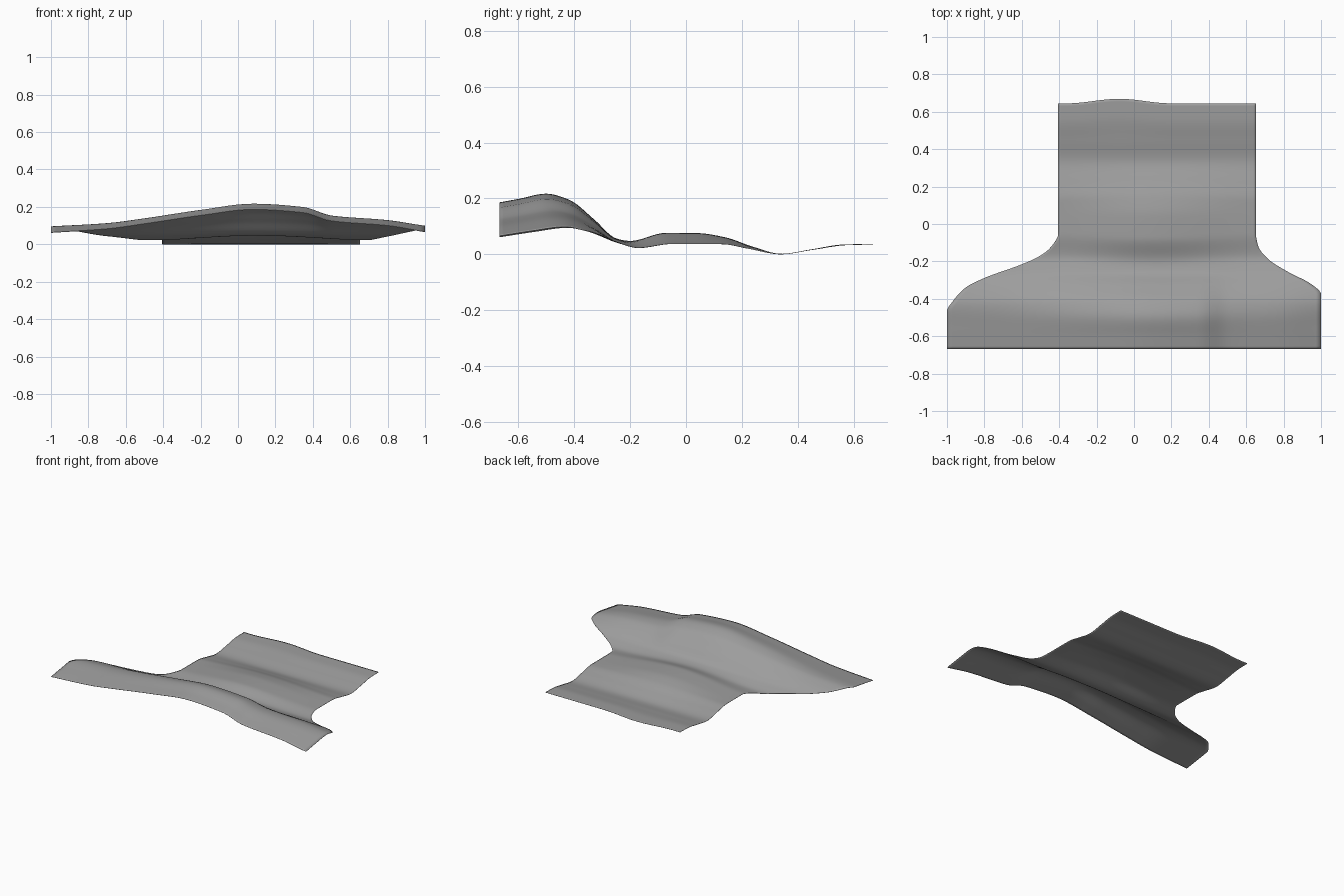
import bpy
import bmesh
import math

ROWS, COLUMNS = 96, 72
FRONT, BACK = -0.667, 0.645

default_cube = bpy.data.objects.get("Cube")
if default_cube:
    bpy.data.objects.remove(default_cube, do_unlink=True)


def smooth_profile(points):
    """Return a function running smoothly through the points without overshoot."""
    steps = [(b[1] - a[1]) / (b[0] - a[0]) for a, b in zip(points, points[1:])]
    slopes = [steps[0]]
    for before, after in zip(steps, steps[1:]):
        product = before * after
        slopes.append(2 * product / (before + after) if product > 0 else 0)
    slopes.append(steps[-1])

    def evaluate(position):
        position = min(max(position, points[0][0]), points[-1][0])
        index = 0
        while index < len(points) - 2 and position > points[index + 1][0]:
            index += 1
        (start, low), (end, high) = points[index], points[index + 1]
        width = end - start
        t = (position - start) / width
        ease = t * t * (3 - 2 * t)
        bend_in = t * (1 - t) ** 2 * slopes[index]
        bend_out = t * t * (t - 1) * slopes[index + 1]
        return low + (high - low) * ease + width * (bend_in + bend_out)

    return evaluate


def smoothstep(start, end, value):
    t = min(max((value - start) / (end - start), 0), 1)
    return t * t * (3 - 2 * t)


# Side outlines: x for each y
right_edge = smooth_profile([
    (FRONT, -1), (-0.465, -1), (-0.415, -0.97), (-0.34, -0.9), (-0.285, -0.79),
    (-0.22, -0.61), (-0.18, -0.52), (-0.13, -0.45), (-0.05, -0.405), (BACK, -0.405)])
left_edge = smooth_profile([
    (FRONT, 1), (-0.375, 1), (-0.32, 0.945), (-0.26, 0.83), (-0.19, 0.72),
    (-0.12, 0.665), (-0.05, 0.652), (BACK, 0.652)])

# Lengthwise waves: height at the sides and along the crest
side_height = smooth_profile([
    (FRONT, 0.062), (-0.55, 0.08), (-0.43, 0.095), (-0.36, 0.082), (-0.25, 0.042),
    (-0.17, 0.023), (-0.05, 0.036), (0.13, 0.036), (0.22, 0.021), (0.34, 0.001),
    (0.45, 0.017), (0.56, 0.034), (BACK, 0.036)])
crest_height = smooth_profile([
    (FRONT, 0.185), (-0.6, 0.197), (-0.5, 0.216), (-0.42, 0.195), (-0.33, 0.125),
    (-0.25, 0.056), (-0.2, 0.047), (-0.07, 0.076), (0.04, 0.075), (0.14, 0.06),
    (0.24, 0.026), (0.34, 0.001), (0.45, 0.017), (0.56, 0.034), (BACK, 0.036)])

# Crosswise swell of the wide front and of the narrow middle
front_swell = smooth_profile([
    (-1, 0), (-0.7, 0.16), (-0.5, 0.38), (-0.2, 0.74), (0.08, 1),
    (0.35, 0.86), (0.5, 0.5), (0.8, 0.3), (1, 0.03)])
middle_swell = smooth_profile([(-0.5, 0), (-0.4, 0.05), (0.1, 1), (0.64, 0.05), (0.75, 0)])


def surface_point(column, row):
    y = FRONT + (BACK - FRONT) * row / ROWS
    start, end = right_edge(y), left_edge(y)
    x = start + (end - start) * column / COLUMNS
    blend = smoothstep(-0.3, -0.17, y)
    swell = front_swell(x) * (1 - blend) + middle_swell(x) * blend
    z = side_height(y) + (crest_height(y) - side_height(y)) * swell
    # Gentle outward bulge of the back hem
    offset = (x + 0.08) / 0.28
    if abs(offset) < 1:
        y += 0.024 * math.cos(offset * math.pi / 2) ** 2 * smoothstep(0.4, BACK, y)
    return x, y, z


# Sheet surface
bm = bmesh.new()
grid = [[bm.verts.new(surface_point(column, row)) for column in range(COLUMNS + 1)]
        for row in range(ROWS + 1)]
for near, far in zip(grid, grid[1:]):
    for column in range(COLUMNS):
        face = bm.faces.new((near[column], near[column + 1], far[column + 1], far[column]))
        face.smooth = True
mesh = bpy.data.meshes.new("rippled_sheet")
bm.to_mesh(mesh)
bm.free()
sheet = bpy.data.objects.new("rippled_sheet", mesh)
bpy.context.collection.objects.link(sheet)

# Very thin body so both sides are closed
thickness = sheet.modifiers.new("thickness", "SOLIDIFY")
thickness.thickness = 0.002
thickness.offset = 0

# Plain grey material
grey = bpy.data.materials.new("plain_grey")
grey.use_nodes = True
colour = (0.34, 0.34, 0.34, 1)
grey.diffuse_color = colour
for node in grey.node_tree.nodes:
    if node.type == "BSDF_PRINCIPLED":
        node.inputs["Base Color"].default_value = colour
mesh.materials.append(grey)
